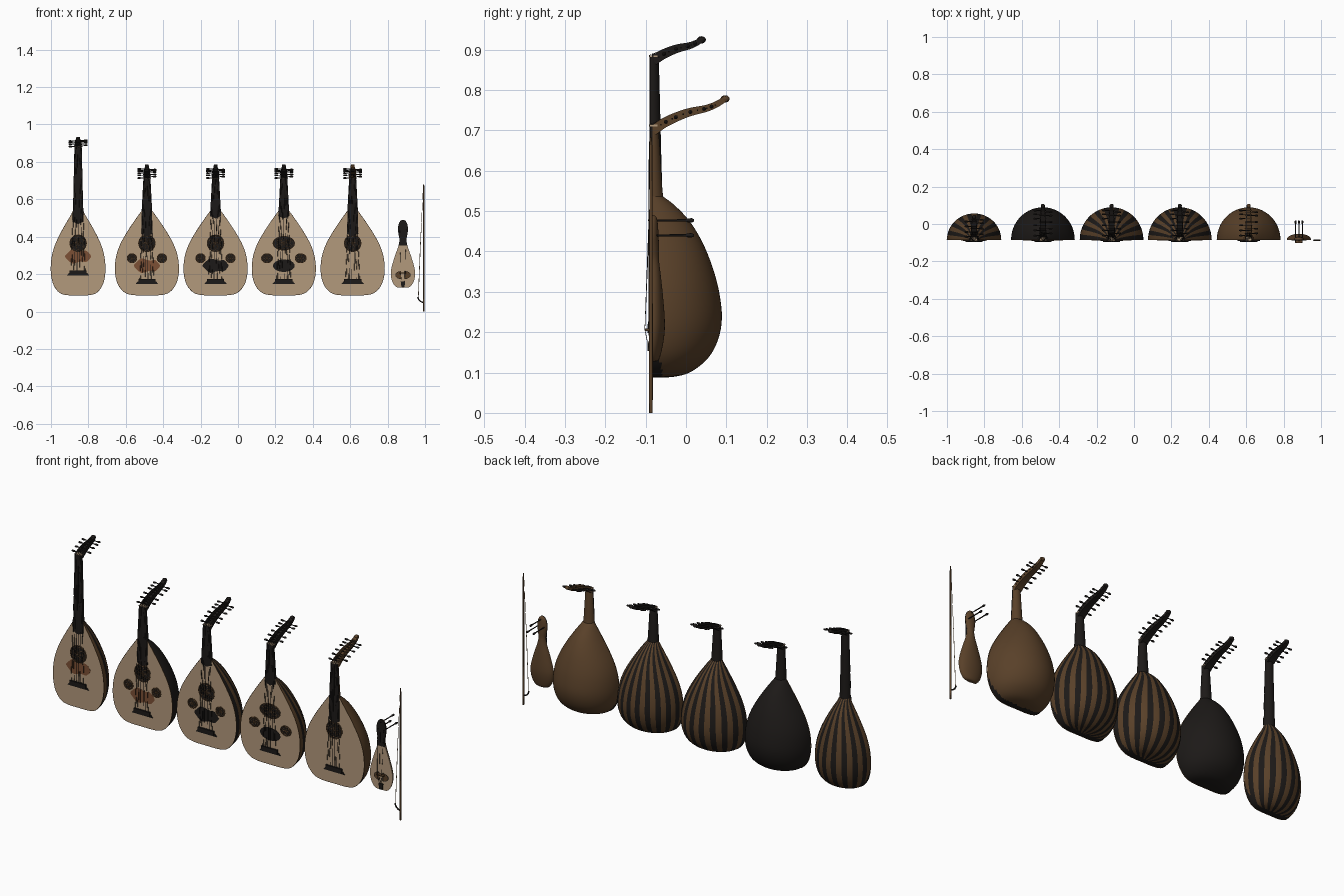
import bpy, bmesh, math
from mathutils import Vector

if "Cube" in bpy.data.objects:
    bpy.data.objects.remove(bpy.data.objects["Cube"])

FACE = -0.086          # y of every soundboard front


def mat(name, r, g, b):
    m = bpy.data.materials.new(name)
    m.diffuse_color = (r, g, b, 1)
    m.use_nodes = True
    m.node_tree.nodes["Principled BSDF"].inputs["Base Color"].default_value = m.diffuse_color
    return m


SPRUCE = mat("spruce", .45, .32, .2)
WALNUT = mat("walnut", .1, .052, .022)
EBONY = mat("ebony", .012, .01, .009)
RED = mat("red_wood", .2, .08, .035)


def smooth_path(pts, n=5):
    """Catmull-Rom through tuples of any size."""
    v = [Vector(p) for p in pts]
    v = [2 * v[0] - v[1]] + v + [2 * v[-1] - v[-2]]
    out = []
    for a, b, c, d in zip(v, v[1:], v[2:], v[3:]):
        for i in range(n):
            t = i / n
            out.append(.5 * (2 * b + (c - a) * t + (2 * a - 5 * b + 4 * c - d) * t * t
                             + (3 * b - a - 3 * c + d) * t ** 3))
    return out + [v[-2]]


def finish(bm, name, mats, angle=35):
    bmesh.ops.remove_doubles(bm, verts=bm.verts, dist=1e-5)
    bmesh.ops.recalc_face_normals(bm, faces=bm.faces)
    me = bpy.data.meshes.new(name)
    bm.to_mesh(me)
    bm.free()
    ob = bpy.data.objects.new(name, me)
    bpy.context.collection.objects.link(ob)
    for m in mats:
        me.materials.append(m)
    bpy.ops.object.select_all(action='DESELECT')
    ob.select_set(True)
    bpy.context.view_layer.objects.active = ob
    bpy.ops.object.shade_smooth_by_angle(angle=math.radians(angle))
    return ob


def plate(name, outline, y0, y1, m):
    """Flat slab from an (x, z) outline."""
    bm = bmesh.new()
    f = bm.faces.new([bm.verts.new((x, y1, z)) for x, z in outline])
    r = bmesh.ops.extrude_face_region(bm, geom=[f])
    for v in r['geom']:
        if isinstance(v, bmesh.types.BMVert):
            v.co.y = y0
    return finish(bm, name, [m])


def ellipse(x, z, a, b, n=40, t0=0, t1=2 * math.pi):
    return [(x + a * math.cos(t0 + (t1 - t0) * i / n), z + b * math.sin(t0 + (t1 - t0) * i / n))
            for i in range(n)]


def shell(name, prof, x, mats, ribs=1, seg=24, clasp=False):
    """Half-round loft of (half width, depth, z); ribs alternate the two materials."""
    bm = bmesh.new()
    n = ribs * seg
    rows = [[bm.verts.new((x + w * math.cos(math.pi * i / n), FACE + .002 + d * math.sin(math.pi * i / n), z))
             for i in range(n + 1)] for w, d, z in prof]
    for a, b in zip(rows, rows[1:]):
        for i in range(n):
            f = bm.faces.new((a[i], a[i + 1], b[i + 1], b[i]))
            f.material_index = (i // seg) % 2
            c = f.calc_center_median()
            if clasp and c.y - FACE < .03 * (1 - (c.z - .09) / .12):
                f.material_index = 2
    return finish(bm, name, mats)


def board(prof, x, inset=0):
    right = [(x + max(w - inset, 0), z) for w, d, z in prof]
    left = [(2 * x - a, z) for a, z in reversed(right)]
    return right + [p for p in left if abs(p[0] - x) > 1e-6]


def tubes(name, paths, r, m, res=2, cyclic=False):
    """Round rods; points are (x, y, z) or (x, y, z, radius factor)."""
    cu = bpy.data.curves.new(name, 'CURVE')
    cu.dimensions = '3D'
    cu.bevel_depth, cu.bevel_resolution, cu.use_fill_caps = r, res, True
    for path in paths:
        s = cu.splines.new('POLY')
        s.points.add(len(path) - 1)
        s.use_cyclic_u = cyclic
        for p, q in zip(s.points, path):
            p.co = (q[0], q[1], q[2], 1)
            p.radius = q[3] if len(q) > 3 else 1
    ob = bpy.data.objects.new(name, cu)
    bpy.context.collection.objects.link(ob)
    cu.materials.append(m)
    bpy.ops.object.select_all(action='DESELECT')
    ob.select_set(True)
    bpy.context.view_layer.objects.active = ob
    bpy.ops.object.convert(target='MESH')
    bpy.ops.object.shade_smooth_by_angle(angle=math.radians(50))


def rose(name, x, z, a, b, m):
    """Sound hole: dark disc, rim and a lattice of rings."""
    plate(name, ellipse(x, z, a, b), FACE - .0012, FACE + .001, EBONY)
    ring = lambda cx, cz, p, q: [(u, FACE - .0014, v) for u, v in ellipse(cx, cz, p, q)]
    tubes(name + "_rim", [ring(x, z, a, b)], .0018, m, 1, True)
    tubes(name + "_lattice", [ring(x + a * .45 * math.cos(k * math.pi / 3), z + b * .45 * math.sin(k * math.pi / 3),
                                   a * .45, b * .45) for k in range(6)], .0012, WALNUT, 1, True)


def pegbox(name, x, y0, z0, k, pegs, m):
    """Bent-back open channel with side pegs and a rounded tip."""
    path = smooth_path([(y0 + k * a, z0 + k * b, h, w) for a, b, h, w in (
        (-.004, -.004, .024, .019), (.028, .018, .024, .018), (.08, .04, .021, .016),
        (.13, .052, .017, .013), (.158, .064, .015, .011), (.178, .078, .014, .009))], 6)
    bm, rows, mids = bmesh.new(), [], []
    for i, (y, z, h, w) in enumerate(path):
        a, b = path[max(i - 1, 0)], path[min(i + 1, len(path) - 1)]
        t = Vector((b[0] - a[0], b[1] - a[1])).normalized()
        deep = .004 if i < len(path) - 8 else h - .001
        e = .004
        sec = [(-w, 0), (-w, h), (e - w, h), (e - w, deep), (w - e, deep), (w - e, h), (w, h), (w, 0)]
        rows.append([bm.verts.new((x + u, y - t.y * (v - h / 2), z + t.x * (v - h / 2))) for u, v in sec])
        mids.append((y, z, w))
    for a, b in zip(rows, rows[1:]):
        for i in range(8):
            bm.faces.new((a[i], a[(i + 1) % 8], b[(i + 1) % 8], b[i]))
    bm.faces.new(rows[0])
    bm.faces.new(rows[-1])
    finish(bm, name + "_pegbox", [m])
    y, z, w = mids[-1]
    bpy.ops.mesh.primitive_uv_sphere_add(segments=16, ring_count=10, location=(x, y - .003, z - .003))
    tip = bpy.context.object
    tip.name = name + "_pegbox_tip"
    tip.scale = (.011, .011, .009)
    tip.data.materials.append(m)
    bpy.ops.object.shade_smooth()
    rods = []
    for j in range(pegs):
        y, z, w = mids[4 + round(j * 18 / (pegs - 1))]
        s = 1 if j % 2 else -1
        rods.append([(x + s * u, y, z, f) for u, f in (
            (-w - .004, .7), (w, .8), (.03, .9), (.035, 1.6), (.044, 1.9), (.049, 1.4), (.051, .5))])
    tubes(name + "_pegs", rods, .0027, EBONY)


BODY = [(0, 0, .088), (.07, .05, .089), (.115, .095, .101), (.148, .138, .135), (.165, .163, .18),
        (.17, .173, .235), (.162, .166, .30), (.141, .15, .36), (.108, .126, .42), (.072, .093, .475),
        (.044, .055, .515), (.028, .026, .537)]


def lute(name, x, ribs, mats, neck_mat, kw=1, kd=1, nut=.71, board_low=.51, bridge=.16,
         oval=False, small=False, guard=None, pegs=11, kbox=1):
    prof = smooth_path([(max(w * kw, .028) if z > .5 else w * kw, max(d * kd, .026) if z > .5 else d * kd, z)
                        for w, d, z in BODY], 4)
    shell(name + "_bowl", prof, x, mats + [EBONY], ribs, 4 if ribs > 1 else 48, True)
    plate(name + "_soundboard", board(prof, x), FACE, FACE + .003, SPRUCE)
    tubes(name + "_edge_binding", [[(p, FACE + .001, q) for p, q in board(prof, x)]], .0016, WALNUT, 1, True)
    # neck and fingerboard
    shell(name + "_neck", smooth_path([(.029, .03, .52), (.027, .025, .56), (.02, .017, nut - .02), (.019, .014, nut)]),
          x, [neck_mat])
    plate(name + "_fingerboard", [(x - .03, board_low), (x, board_low - .012), (x + .03, board_low), (x + .027, .56),
                                  (x + .019, nut), (x - .019, nut), (x - .027, .56)], FACE - .003, FACE + .003, EBONY)
    plate(name + "_nut", [(x - .019, nut), (x + .019, nut), (x + .019, nut + .004), (x - .019, nut + .004)],
          FACE - .005, FACE + .016, SPRUCE)
    pegbox(name, x, -.078, nut - .007, kbox, pegs, neck_mat)
    # sound holes
    rose(name + "_rose", x, .365, .058 if oval else .045, .037 if oval else .045, WALNUT)
    if small:
        for s, side in ((-1, "left"), (1, "right")):
            rose(name + "_small_rose_" + side, x + s * (.09 if oval else .08), .285, .03 if oval else .026, .025, WALNUT)
    # pick guard: oval or lobed
    if guard:
        m, gz = guard
        pts = ellipse(x, gz, .058, .033)
        if not oval:
            pts = [(x + .066 * (1 + .06 * math.cos(4 * t)) * math.cos(t),
                    gz + .036 * math.sin(t) * (1 - .2 * math.cos(4 * t + .9 * math.sin(t)))) for t in
                   (2 * math.pi * i / 64 for i in range(64))]
        plate(name + "_pick_guard", pts, FACE - .001, FACE + .001, m)
    # bridge
    for part, a, b, h, y in (("base", .05, .06, .006, .004), ("bar", .046, .046, .011, .009)):
        z = bridge - .012 if part == "base" else bridge - .007
        plate(name + "_bridge_" + part, [(x - b, z), (x + b, z), (x + a, z + h * 2), (x - a, z + h * 2)],
              FACE - y, FACE, EBONY)
    # strings in pairs
    pairs = [(c - 2.5) / 2.5 + d for c in range(6) for d in (-.07, .07)]
    tubes(name + "_strings", [[(x + .036 * u, FACE - .007, bridge), (x + .015 * u, FACE - .005, nut + .004),
                               (x + .01 * u, FACE + .04, nut + .022)] for u in pairs], .0006, EBONY, 0)


lute("long_neck_lute", -.855, 17, [WALNUT, EBONY], EBONY, kw=.853, kd=.81, nut=.882, board_low=.48, bridge=.205,
     guard=(RED, .295), pegs=8, kbox=.67)
lute("dark_lute", -.487, 1, [EBONY], EBONY, board_low=.415, small=True, guard=(RED, .245))
lute("striped_lute", -.12, 19, [EBONY, WALNUT], EBONY, small=True, guard=(EBONY, .245))
lute("oval_rose_lute", .245, 21, [WALNUT, EBONY], EBONY, oval=True, small=True, guard=(EBONY, .245))
lute("brown_lute", .613, 1, [WALNUT], WALNUT, board_low=.415)

# small bowed fiddle
X = .882
fid = smooth_path([(0, 0, .127), (.035, .016, .131), (.057, .025, .16), (.065, .031, .2), (.06, .031, .24),
                   (.042, .026, .3), (.026, .021, .345), (.019, .017, .38), (.023, .017, .41), (.027, .016, .44),
                   (.022, .014, .47), (.012, .01, .486), (0, 0, .491)])
shell("fiddle_back", fid, X, [WALNUT])
plate("fiddle_soundboard", board([p for p in fid if p[2] < .36], X), FACE, FACE + .003, SPRUCE)
plate("fiddle_head", board([p for p in fid if p[2] > .352], X), FACE - .002, FACE + .003, EBONY)
for s, side in ((-1, "left"), (1, "right")):
    hole = ellipse(X + s * .01, .195, s * .03, .02, 24, -math.pi / 2, math.pi / 2) + [(X + s * .01, .215)]
    plate("fiddle_sound_hole_" + side, hole, FACE - .001, FACE + .001, WALNUT)
    tubes("fiddle_hole_rim_" + side, [[(p, FACE - .001, q) for p, q in hole]], .0012, EBONY, 1, True)
plate("fiddle_bridge", [(X - .02, .203), (X + .02, .203), (X + .02, .209), (X - .02, .209)], FACE - .015, FACE, WALNUT)
plate("fiddle_tailpiece", [(X - .008, .13), (X + .008, .13), (X + .012, .16), (X - .012, .16)],
      FACE - .006, FACE, EBONY)
PEGS = ((-.018, .44), (0, .477), (.018, .44))
tubes("fiddle_pegs", [[(X + u, y, z, f) for y, f in ((-.094, .8), (-.03, 1), (0, 1.1), (.004, 1.8), (.014, 2), (.02, 1))]
                      for u, z in PEGS], .0027, EBONY)
tubes("fiddle_strings", [[(X + u, -.092, z), (X + u * .7, -.102, .206), (X + u * .4, -.092, .16)] for u, z in PEGS],
      .0007, EBONY, 0)

# bow
B = .993
tubes("bow_stick", [[(B, -.087, 0, .9), (B, -.087, .05, 1.1), (B, -.087, .35, 1), (B, -.087, .66, .8), (B, -.087, .682, .5)]],
      .0045, WALNUT)
tubes("bow_frog", [[tuple(p) for p in smooth_path([(B, -.087, .048), (.98, -.087, .052), (.968, -.087, .062),
                                                   (.961, -.087, .078)])]], .0035, EBONY)
tubes("bow_hair", [[(.963 + i * .001, -.087, .072), (.974 + i * .001, -.087, .35), (.99, -.087, .665)] for i in range(3)],
      .0007, SPRUCE, 0)
